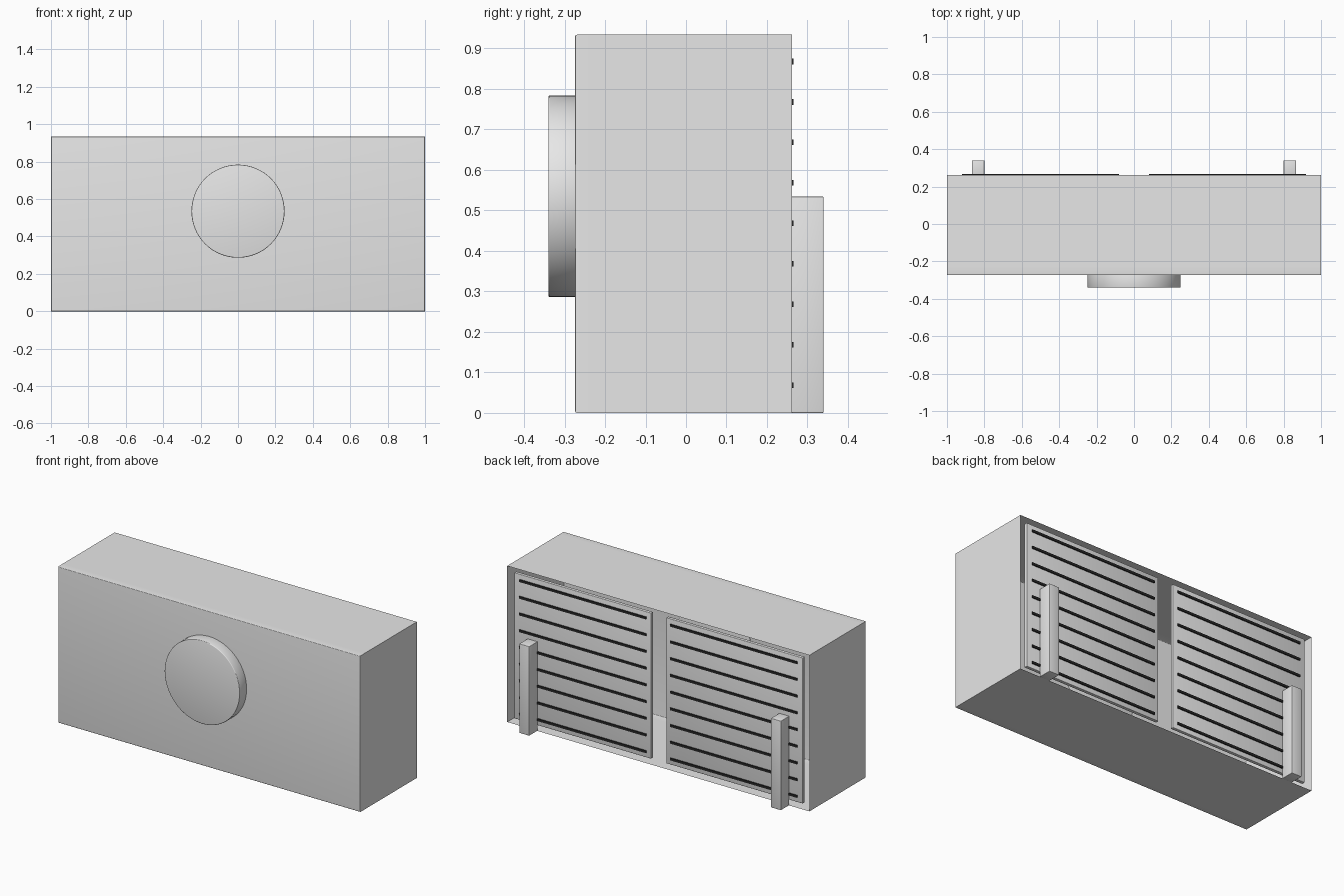
import bpy, bmesh, math
from mathutils import Matrix

if "Cube" in bpy.data.objects:
    bpy.data.objects.remove(bpy.data.objects["Cube"], do_unlink=True)


def material(name, rgb):
    m = bpy.data.materials.new(name)
    m.use_nodes = True
    colour = (*rgb, 1)
    m.diffuse_color = colour
    m.node_tree.nodes["Principled BSDF"].inputs["Base Color"].default_value = colour
    return m


grey = material("light_grey", (0.8, 0.8, 0.8))
dark = material("near_black", (0.02, 0.02, 0.02))


def finish(name, bm, mat):
    bmesh.ops.recalc_face_normals(bm, faces=bm.faces)
    mesh = bpy.data.meshes.new(name)
    bm.to_mesh(mesh)
    bm.free()
    mesh.materials.append(mat)
    obj = bpy.data.objects.new(name, mesh)
    bpy.context.collection.objects.link(obj)
    bpy.ops.object.select_all(action='DESELECT')
    obj.select_set(True)
    bpy.context.view_layer.objects.active = obj
    bpy.ops.object.shade_smooth_by_angle(angle=math.radians(35))
    return obj


def soften(bm, width):
    # round only the hard edges
    hard = [e for e in bm.edges if e.calc_face_angle(0) > 1]
    bmesh.ops.bevel(bm, geom=hard, offset=width, segments=3,
                    profile=0.5, affect='EDGES')


def box(name, x, y, z, mat, bevel=0):
    bm = bmesh.new()
    bmesh.ops.create_cube(bm, size=1)
    for v in bm.verts:
        for i, (lo, hi) in enumerate((x, y, z)):
            v.co[i] = lo if v.co[i] < 0 else hi
    if bevel:
        soften(bm, bevel)
    return finish(name, bm, mat)


# Hollow casing: rectangular rings lofted from the front to the open back
W, H, FRONT, BACK, R = 1.0, 0.934, -0.274, 0.262, 0.005
profile = []
for i in range(5):
    a = math.radians(22.5 * i)
    profile.append((R * (1 - math.sin(a)), FRONT + R * (1 - math.cos(a))))
profile += [(0, -0.23), (0, BACK)]
bm = bmesh.new()
rings = []
for inset, y in profile:
    w = W - inset
    corners = [(-w, inset), (w, inset), (w, H - inset), (-w, H - inset)]
    rings.append([bm.verts.new((x, y, z)) for x, z in corners])
bm.faces.new(rings[0])
for a, b in zip(rings, rings[1:]):
    for i in range(4):
        j = (i + 1) % 4
        bm.faces.new((a[i], a[j], b[j], b[i]))
# an open shell needs its normals to face away from the inside
casing = finish("casing", bm, grey)
if casing.data.polygons[0].normal.y > 0:
    casing.data.flip_normals()

# Round disc on the front
bm = bmesh.new()
bmesh.ops.create_cone(bm, cap_ends=True, segments=64, radius1=0.249,
                      radius2=0.249, depth=0.07)
bmesh.ops.transform(bm, verts=bm.verts, matrix=Matrix.Translation((0, -0.305, 0.535))
                    @ Matrix.Rotation(math.pi / 2, 4, 'X'))
soften(bm, 0.004)
finish("front_disc", bm, grey)

# Back panels with dark slats, and a leg on each side
for side, s in (("left", 1), ("right", -1)):
    def span(lo, hi):
        return sorted((s * lo, s * hi))

    box(side + "_back_panel", span(0.05, 0.955), (0.24, 0.26), (0.033, 0.905),
        grey, 0.003)
    for i in range(9):
        z = 0.068 + 0.1 * i
        box(f"{side}_slat_{i + 1}", span(0.08, 0.92), (0.25, 0.266),
            (z - 0.007, z + 0.007), dark)
    box(side + "_leg", span(0.8, 0.866), (0.26, 0.34), (0, 0.534), grey, 0.003)
